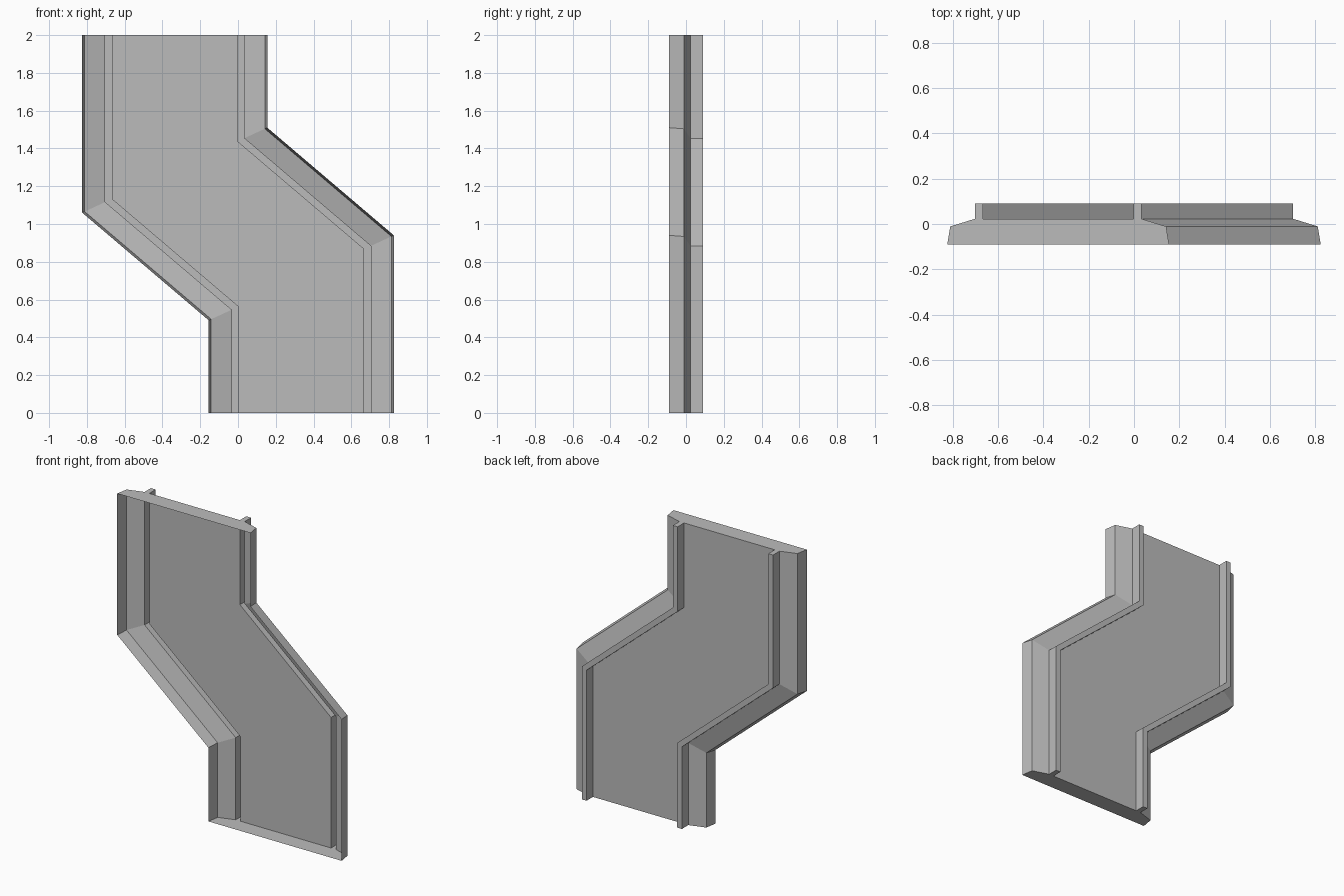
import bpy
import bmesh

cube = bpy.data.objects.get("Cube")
if cube:
    bpy.data.objects.remove(cube, do_unlink=True)

# One plain grey for the whole panel
grey = bpy.data.materials.new("plain grey")
grey.use_nodes = True
colour = (0.5, 0.5, 0.5, 1.0)
grey.diffuse_color = colour
grey.node_tree.nodes["Principled BSDF"].inputs["Base Color"].default_value = colour

# Half cross-section (offset from centreline, depth): side wall, shoulder, hollow rail, floor
half = [(0.49, -0.09), (0.477, -0.011), (0.368, 0.023),
        (0.368, 0.09), (0.333, 0.09), (0.333, 0.023)]
section = [(-o, y) for o, y in half] + half[::-1]

# Centreline of the dog-leg (x, z, mitre slope at each station)
SHIFT = 0.335
MITRE = 0.459
stations = [(-SHIFT, 2.0, 0), (-SHIFT, 1.285, MITRE),
            (SHIFT, 0.715, MITRE), (SHIFT, 0.0, 0)]

# Sweep the section along the centreline; the front stays open
bm = bmesh.new()
rings = [[bm.verts.new((x + o, y, z + o * m)) for o, y in section]
         for x, z, m in stations]
for upper, lower in zip(rings, rings[1:]):
    for i in range(len(section) - 1):
        bm.faces.new((upper[i], upper[i + 1], lower[i + 1], lower[i]))

# End plates: main plate plus one small plate closing each rail
for ring in (rings[0], rings[-1]):
    bm.faces.new([ring[i] for i in (0, 1, 2, 5, 6, 9, 10, 11)])
    bm.faces.new(ring[2:6])
    bm.faces.new(ring[6:10])
bmesh.ops.recalc_face_normals(bm, faces=bm.faces)

# Make the surface face outwards, towards the back
floor = max(bm.faces, key=lambda f: f.calc_area())
if floor.normal.y < 0:
    bmesh.ops.reverse_faces(bm, faces=bm.faces)

mesh = bpy.data.meshes.new("offset_panel")
bm.to_mesh(mesh)
bm.free()
mesh.materials.append(grey)
panel = bpy.data.objects.new("offset_panel", mesh)
bpy.context.collection.objects.link(panel)
